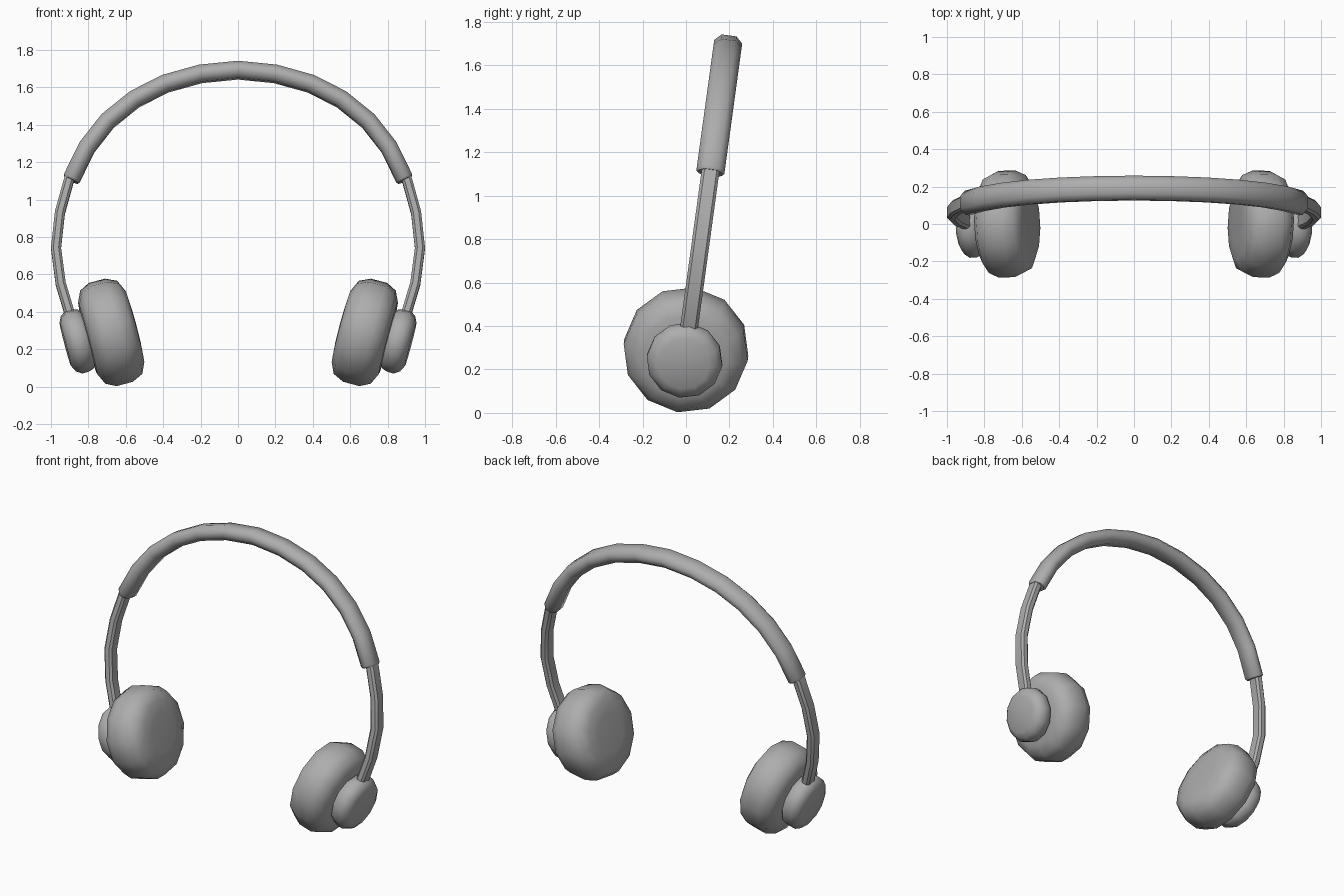
import bpy, bmesh
from math import radians, cos, sin, tau
from mathutils import Matrix, Vector

cube = bpy.data.objects.get("Cube")
if cube:
    bpy.data.objects.remove(cube, do_unlink=True)

GREY = (0.42, 0.42, 0.42, 1)
mat = bpy.data.materials.new("matte_grey")
mat.use_nodes = True
mat.diffuse_color = GREY
mat.node_tree.nodes["Principled BSDF"].inputs["Base Color"].default_value = GREY

PIVOT_Z = 0.29
LEAN = radians(7.8)
lean = Matrix.Translation((0, 0, PIVOT_Z)) @ Matrix.Rotation(-LEAN, 4, 'X')


def finish(name, bm, matrix, smooth):
    bm.transform(matrix)
    bmesh.ops.recalc_face_normals(bm, faces=bm.faces)
    mesh = bpy.data.meshes.new(name)
    bm.to_mesh(mesh)
    bm.free()
    mesh.materials.append(mat)
    obj = bpy.data.objects.new(name, mesh)
    bpy.context.collection.objects.link(obj)
    bpy.ops.object.select_all(action='DESELECT')
    obj.select_set(True)
    bpy.context.view_layer.objects.active = obj
    bpy.ops.object.shade_smooth_by_angle(angle=radians(smooth))


def skin(bm, rings):
    """Bridge consecutive rings of points and cap both ends."""
    loops = [[bm.verts.new(p) for p in ring] for ring in rings]
    n = len(loops[0])
    for a, b in zip(loops, loops[1:]):
        for i in range(n):
            j = (i + 1) % n
            bm.faces.new((a[i], a[j], b[j], b[i]))
    bm.faces.new(loops[0])
    bm.faces.new(loops[-1])


def disc(name, profile, side, sides=12):
    """Revolve (radius, offset) pairs about the tilted ear axis."""
    bm = bmesh.new()
    skin(bm, [[(t, r * cos(tau * i / sides), r * sin(tau * i / sides))
               for i in range(sides)] for r, t in profile])
    tilt = Matrix.Translation((0.68, 0, 0)) @ Matrix.Rotation(radians(15), 4, 'Y')
    finish(name, bm, Matrix.Scale(side, 4, (1, 0, 0)) @ lean @ tilt, 50)


def sweep(name, path, width, thick, chamfer, smooth, side=1, end_scale=None):
    """Sweep a chamfered rectangle along an x-z path, leaning backwards."""
    pts = [Vector((x, 0, (z - PIVOT_Z) / cos(LEAN))) for x, z in path]
    w, h, c = width / 2, thick / 2, chamfer
    section = [(w, h - c), (w - c, h), (c - w, h), (-w, h - c),
               (-w, c - h), (c - w, -h), (w - c, -h), (w, c - h)]
    rings = []
    for i, p in enumerate(pts):
        before = (p - pts[max(i - 1, 0)]).normalized()
        after = (pts[min(i + 1, len(pts) - 1)] - p).normalized()
        d = (before + after).normalized()
        normal = Vector((d.z, 0, -d.x))
        rings.append([p + normal * v + Vector((0, u, 0)) for u, v in section])
    # Slightly rounded ends
    if end_scale:
        for k, inner in ((0, 1), (-1, -2)):
            step = (pts[k] - pts[inner]).normalized() * 0.012
            small = [pts[k] + (q - pts[k]) * end_scale + step for q in rings[k]]
            rings.insert(0, small) if k == 0 else rings.append(small)
    bm = bmesh.new()
    skin(bm, rings)
    finish(name, bm, Matrix.Scale(side, 4, (1, 0, 0)) @ lean, smooth)


# Padded headband
half = [(0.2, 1.672), (0.387, 1.62), (0.552, 1.537), (0.697, 1.42), (0.807, 1.28), (0.888, 1.115)]
arch = [(-x, z) for x, z in reversed(half)] + [(0, 1.692)] + half
sweep("headband_pad", arch, 0.13, 0.092, 0.03, 50, end_scale=0.85)

# Slim arms, ear cushions and outer caps
arm = [(0.87, 0.33), (0.903, 0.4), (0.948, 0.55), (0.973, 0.74), (0.952, 0.93), (0.905, 1.1), (0.89, 1.14)]
cushion = [(0.12, -0.138), (0.2, -0.132), (0.26, -0.105), (0.288, -0.045),
           (0.288, 0.045), (0.26, 0.1), (0.2, 0.128), (0.12, 0.132)]
cap = [(0.13, 0.11), (0.165, 0.14), (0.175, 0.17), (0.175, 0.205), (0.155, 0.235), (0.12, 0.252)]
for label, side in (("left", 1), ("right", -1)):
    sweep(label + "_arm", arm, 0.082, 0.054, 0.013, 35, side)
    disc(label + "_ear_cushion", cushion, side)
    disc(label + "_outer_cap", cap, side)
